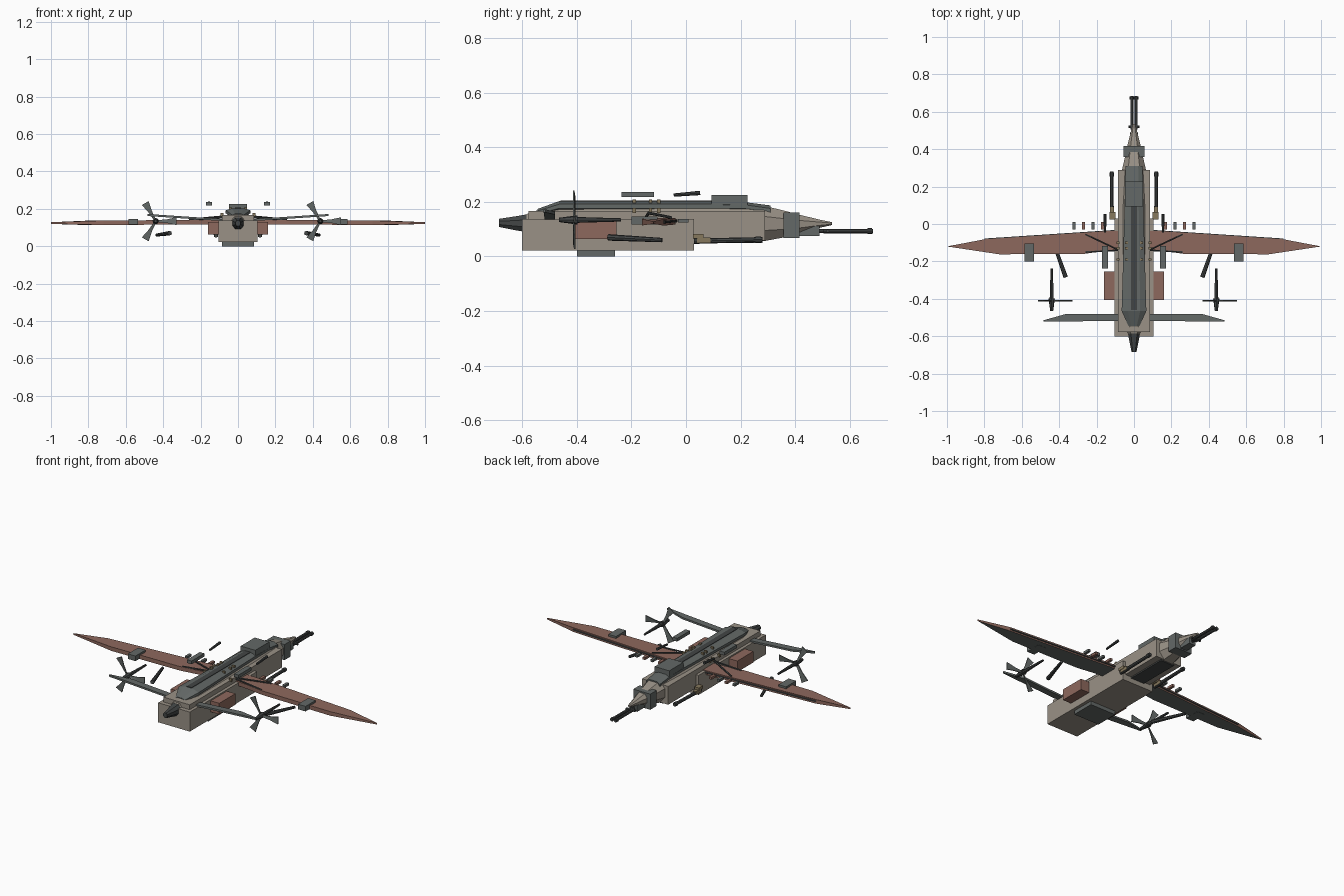
import bpy, bmesh, math
from mathutils import Vector

if "Cube" in bpy.data.objects:
    bpy.data.objects.remove(bpy.data.objects["Cube"])


def material(name, col):
    m = bpy.data.materials.new(name)
    m.diffuse_color = (*col, 1)
    m.use_nodes = True
    m.node_tree.nodes["Principled BSDF"].inputs["Base Color"].default_value = m.diffuse_color
    return m


BEIGE = material("warm beige", (0.32, 0.285, 0.24))
RED = material("faded red", (0.27, 0.14, 0.11))
GREY = material("slate grey", (0.125, 0.14, 0.135))
DARK = material("gunmetal", (0.055, 0.06, 0.06))
BRASS = material("dull brass", (0.24, 0.19, 0.11))


def finish(bm, name, *mats):
    bmesh.ops.recalc_face_normals(bm, faces=bm.faces)
    me = bpy.data.meshes.new(name)
    bm.to_mesh(me)
    bm.free()
    for m in mats:
        me.materials.append(m)
    ob = bpy.data.objects.new(name, me)
    bpy.context.collection.objects.link(ob)
    return ob


def box(name, mat, x, y, z):
    """Box from three (min, max) ranges."""
    bm = bmesh.new()
    bmesh.ops.create_cube(bm, size=1)
    for v in bm.verts:
        v.co = [r[0] + (c + 0.5) * (r[1] - r[0]) for c, r in zip(v.co, (x, y, z))]
    return finish(bm, name, mat)


def pair(name, mat, x, y, z):
    box(name + "_right", mat, x, y, z)
    box(name + "_left", mat, (-x[1], -x[0]), y, z)


def rod(name, mat, a, b, r1, r2=None, sides=8):
    """Cylinder or cone from a to b."""
    a, b = Vector(a), Vector(b)
    bm = bmesh.new()
    bmesh.ops.create_cone(bm, cap_ends=True, segments=sides, radius1=r1,
                          radius2=r1 if r2 is None else r2, depth=(b - a).length)
    q = (b - a).to_track_quat('Z', 'Y')
    for v in bm.verts:
        v.co = q @ v.co + (a + b) / 2
    return finish(bm, name, mat)


def loft(name, mat, stations):
    """Chamfered sections along y: (y, half width, bottom, top)."""
    bm = bmesh.new()
    rings = []
    for y, w, z0, z1 in stations:
        zm, h = (z0 + z1) / 2, (z1 - z0) / 2
        rings.append([bm.verts.new((w * sx, y, zm + h * sz)) for sx, sz in
                      ((1, -.4), (1, .4), (.5, 1), (-.5, 1), (-1, .4), (-1, -.4), (-.5, -1), (.5, -1))])
    for a, b in zip(rings, rings[1:]):
        for i in range(8):
            bm.faces.new((a[i], a[(i + 1) % 8], b[(i + 1) % 8], b[i]))
    bm.faces.new(rings[0])
    bm.faces.new(rings[-1])
    return finish(bm, name, mat)


def wing(name, s, outline, z_of, thick, *mats):
    """Flat surface from an (x, y) outline, mirrored by s."""
    bm = bmesh.new()
    low = [bm.verts.new((s * x, y, z_of(x) - thick(x) / 2)) for x, y in outline]
    up = [bm.verts.new((s * x, y, z_of(x) + thick(x) / 2)) for x, y in outline]
    n = len(outline)
    bm.faces.new(low)
    bm.faces.new(up)
    for i in range(n):
        j = (i + 1) % n
        bm.faces.new((low[i], low[j], up[j], up[i]))
    bmesh.ops.recalc_face_normals(bm, faces=bm.faces)
    if len(mats) > 1:  # underside gets the second colour
        for f in bm.faces:
            f.material_index = 1 if f.normal.z < -0.5 else 0
    return finish(bm, name, *mats)


# main hull boxes
box("lower_hull", BEIGE, (-.104, .104), (-.602, .03), (.022, .138))
box("upper_hull", BEIGE, (-.086, .086), (-.577, .29), (.058, .167))
box("belly_hatch", GREY, (-.085, .085), (-.4, -.26), (0, .024))
box("belly_plate", DARK, (-.045, .045), (.03, .28), (.05, .059))

# round fuselage with nose and stern taper
loft("fuselage", BEIGE, [(-.585, .035, .09, .155), (-.53, .05, .08, .175), (-.46, .07, .07, .193),
                         (.1, .07, .06, .193), (.285, .065, .056, .186), (.36, .048, .07, .168),
                         (.42, .035, .085, .152), (.49, .018, .105, .135), (.535, .008, .115, .126)])
loft("stern_cone", DARK, [(-.685, .013, .108, .138), (-.62, .026, .095, .148), (-.575, .036, .088, .156)])

# dorsal spine and turret
loft("dorsal_spine", GREY, [(-.545, .03, .15, .174), (-.465, .066, .165, .203), (.1, .05, .165, .203)])
loft("spine_front", GREY, [(.1, .05, .165, .201), (.225, .048, .165, .198), (.31, .045, .15, .187)])
box("spine_ridge", DARK, (-.016, .016), (-.46, .1), (.2, .206))
box("turret", GREY, (-.048, .048), (.094, .226), (.185, .225))

# nose gun housing and twin barrels
box("nose_collar", GREY, (-.056, .056), (.357, .416), (.068, .161))
box("nose_mount", GREY, (-.022, .022), (.41, .49), (.075, .112))
rod("mount_pin", DARK, (-.03, .52, .093), (.03, .52, .093), .006)
rod("gun_axle", DARK, (0, .485, .093), (0, .53, .093), .007)
for s in (-1, 1):
    rod("nose_barrel", DARK, (s * .012, .505, .093), (s * .012, .685, .093), .008)
    rod("nose_muzzle", DARK, (s * .012, .665, .093), (s * .012, .682, .093), .011)

# side engine boxes
pair("side_box", RED, (.1, .16), (-.405, -.254), (.064, .13))

for s in (-1, 1):
    # main wings and tailplane
    wing("main_wing", s, [(.08, -.038), (.14, -.038), (.8, -.082), (1, -.12), (.72, -.162),
                          (.27, -.16), (.16, -.145), (.08, -.14)],
         lambda x: .13 - .006 * x, lambda x: .024 if x < .85 else .009, RED, GREY)
    rod("wing_leading_edge", DARK, (s * .1, -.036, .13), (s * .8, -.082, .126), .005, sides=6)
    wing("tailplane", s, [(.07, -.48), (.36, -.48), (.485, -.515), (.485, -.522), (.07, -.518)],
         lambda x: .135 + .066 * x, lambda x: .011, GREY)

    # engine boom and propeller
    hub = Vector((s * .44, -.41, .134))
    rod("engine_boom", DARK, hub + Vector((0, .172, 0)), hub, .006, .011)
    rod("spinner", DARK, hub + Vector((0, .012, 0)), hub + Vector((0, -.055, 0)), .017, .008)
    for k in range(3):
        a = math.radians(120 * k)
        d = Vector((math.cos(a), 0, math.sin(a)))
        t = Vector((-math.sin(a), 0, math.cos(a)))
        bm = bmesh.new()
        rings = [[bm.verts.new(hub + d * r + t * u * w + Vector((0, v * .0025 + u * .002, 0)))
                  for u, v in ((-1, -1), (1, -1), (1, 1), (-1, 1))]
                 for r, w in ((.005, .005), (.06, .01), (.112, .021))]
        for p, q in zip(rings, rings[1:]):
            for i in range(4):
                bm.faces.new((p[i], p[(i + 1) % 4], q[(i + 1) % 4], q[i]))
        bm.faces.new(rings[0])
        bm.faces.new(rings[-1])
        finish(bm, "propeller_blade", GREY)

    # angled pods under the wing
    rod("under_wing_pod", DARK, (s * .435, -.088, .06), (s * .365, -.285, .07), .008, .012)
    # floating upper guns
    rod("upper_gun_barrel", DARK, (s * .155, -.045, .225), (s * .155, .052, .233), .006, .008)
    # lower side guns with brass breech
    rod("side_gun_barrel", DARK, (s * .118, .03, .056), (s * .118, .28, .062), .010, .009)
    rod("side_gun_muzzle", DARK, (s * .118, .255, .062), (s * .118, .275, .062), .012)
    # wing root struts
    rod("root_strut", DARK, (s * .26, -.055, .143), (s * .08, -.14, .16), .005, sides=6)
    rod("root_strut", DARK, (s * .26, -.15, .14), (s * .08, -.14, .155), .005, sides=6)
    # row of small blocks ahead of the leading edge
    for i in range(4):
        x = s * (.168 + i * .051)
        box("leading_edge_block", (RED, GREY)[i % 2], (x - .008, x + .008), (-.03, .01), (.124, .138))
    # brass fittings on the spine and shoulders
    for y in (-.1, -.13, -.19):
        for x in (.04, .085):
            box("brass_fitting", BRASS, (s * x - .008, s * x + .008), (y - .006, y + .006), (.16, .208 if x < .05 else .178))

pair("gun_breech", BRASS, (.1, .13), (.025, .065), (.066, .083))
pair("breech_cap", BRASS, (.108, .128), (.04, .09), (.05, .07))
pair("upper_gun_body", GREY, (.14, .17), (-.237, -.117), (.218, .237))
pair("wing_box", GREY, (.535, .585), (-.2, -.105), (.117, .147))
